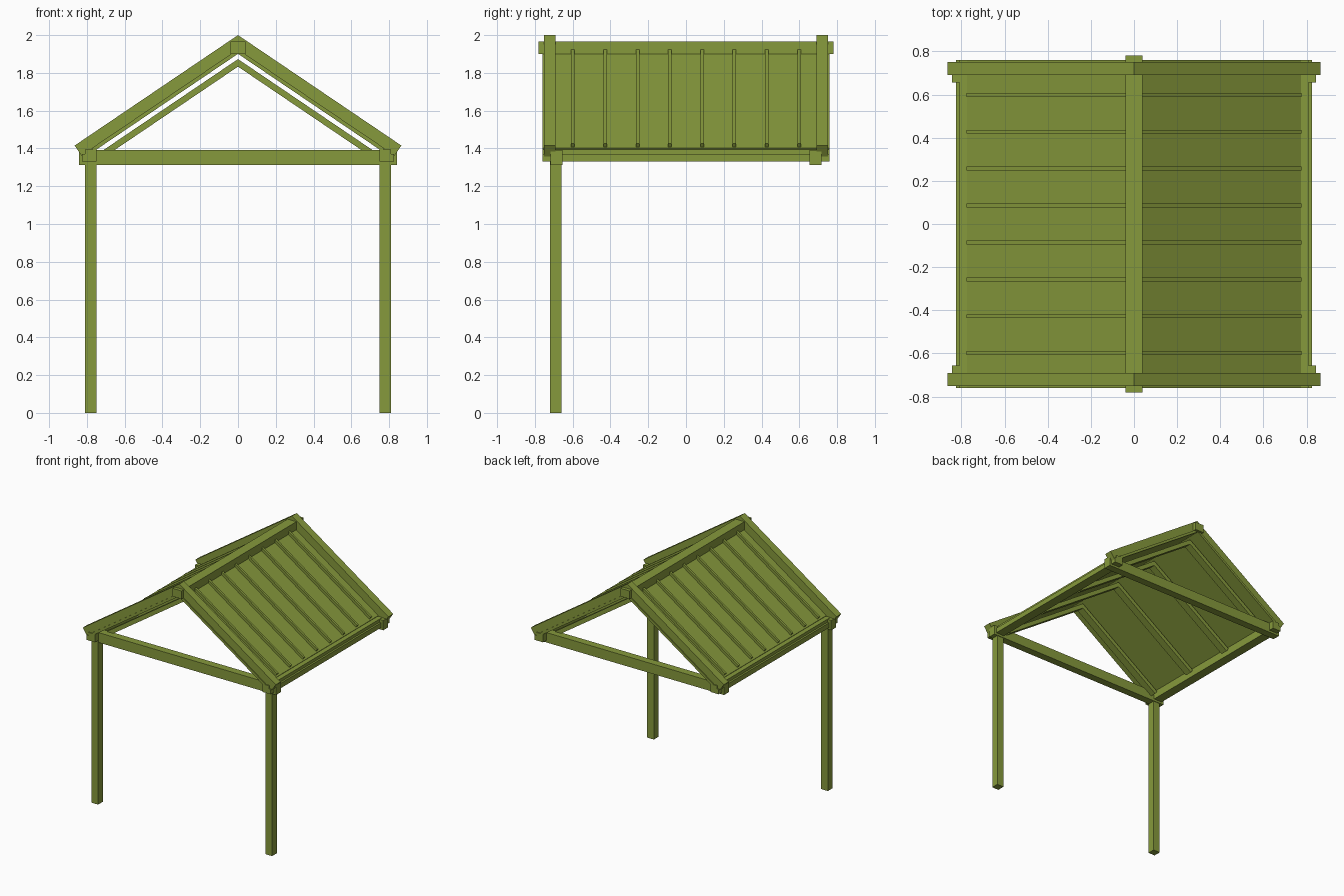
import bpy, math
from mathutils import Vector

if "Cube" in bpy.data.objects:
    bpy.data.objects.remove(bpy.data.objects["Cube"])

olive = bpy.data.materials.new("olive green")
olive.use_nodes = True
olive.diffuse_color = (0.24, 0.32, 0.045, 1)
olive.node_tree.nodes["Principled BSDF"].inputs["Base Color"].default_value = olive.diffuse_color

SLOPE = 0.676
ANGLE = math.atan(SLOPE)
DOWN = Vector((math.cos(ANGLE), -math.sin(ANGLE)))
INTO = Vector((-math.sin(ANGLE), -math.cos(ANGLE)))


def prism(name, outline, y0, y1):
    """Extrude an x-z outline along y."""
    n = len(outline)
    verts = [(x, y, z) for y in (y0, y1) for x, z in outline]
    faces = [tuple(range(n)), tuple(reversed(range(n, 2 * n)))]
    faces += [(i, i + n, (i + 1) % n + n, (i + 1) % n) for i in range(n)]
    mesh = bpy.data.meshes.new(name)
    mesh.from_pydata(verts, [], faces)
    mesh.materials.append(olive)
    obj = bpy.data.objects.new(name, mesh)
    bpy.context.collection.objects.link(obj)
    return obj


def box(name, x0, x1, y0, y1, z0, z1):
    return prism(name, [(x0, z0), (x1, z0), (x1, z1), (x0, z1)], y0, y1)


def sloped(name, apex, thick, x0, x1, y0, y1):
    """Board on each roof slope: apex is the height its top line meets x = 0."""
    top = Vector((x0, apex - SLOPE * x0))
    end = Vector((x1, apex - SLOPE * x1))
    low = end + INTO * thick
    # plumb cut at the ridge, square cut at the eave
    inner = Vector((x0, top.y - thick / math.cos(ANGLE)))
    pts = [top, inner, low, end]
    for side, label in ((1, "left"), (-1, "right")):
        outline = [(side * p.x, p.y) for p in pts]
        prism(f"{label}_{name}", outline if side > 0 else outline[::-1], y0, y1)


# Posts, eave beams and gutter strips
for side, label in ((1, "left"), (-1, "right")):
    def pair(name, a, b, *rest):
        box(f"{label}_{name}", min(side * a, side * b), max(side * a, side * b), *rest)
    pair("post", 0.75, 0.81, -0.72, -0.66, 0, 1.335)
    pair("eave_beam", 0.75, 0.81, -0.76, 0.76, 1.33, 1.395)
    pair("eave_strip", 0.81, 0.825, -0.76, 0.76, 1.33, 1.37)

# Gable frames: tie beam and sloping boards at each end
for side, label in ((-1, "front"), (1, "back")):
    ys = sorted((side * 0.655, side * 0.717))
    box(f"{label}_tie_beam", -0.843, 0.843, *ys, 1.313, 1.393)
    ys = sorted((side * 0.69, side * 0.752))
    sloped(f"{label}_gable_board", 2.0, 0.08, 0, 0.865, *ys)

# Ridge
box("ridge_beam", -0.04, 0.04, -0.78, 0.78, 1.9, 1.965)

# Roof sheets with raised battens
sloped("roof_sheet", 1.925, 0.02, 0, 0.775, -0.76, 0.76)
for i in range(8):
    y = (i - 3.5) * 0.171
    sloped(f"batten_{i + 1}", 1.95, 0.021, 0.03, 0.776, y - 0.009, y + 0.009)

# Rafters under the sheets
for i in range(4):
    y = (i - 1.5) * 0.425
    sloped(f"rafter_{i + 1}", 1.873, 0.033, 0, 0.74, y - 0.03, y + 0.03)
